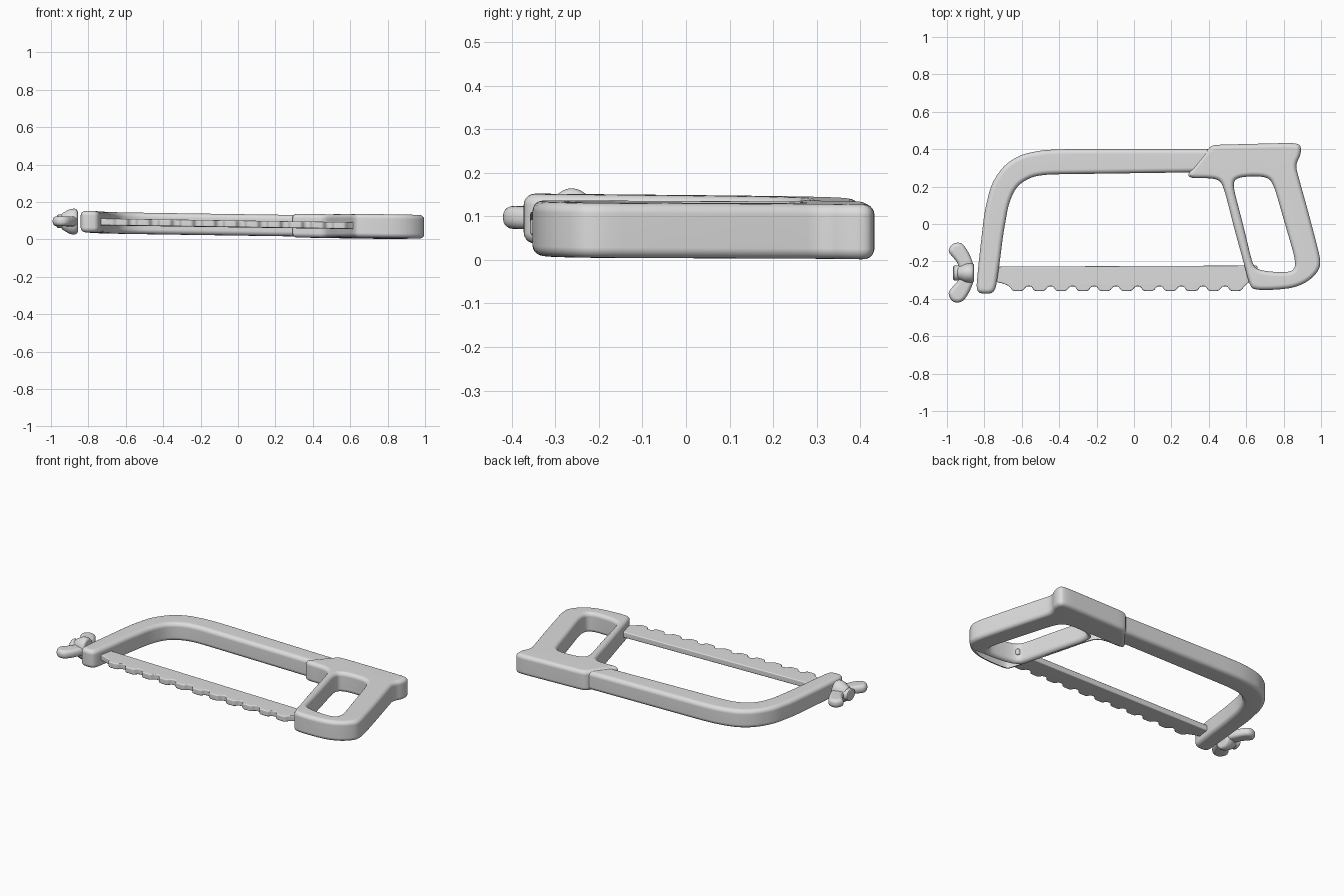
import bpy, bmesh, math
from mathutils import Vector

if "Cube" in bpy.data.objects:
    bpy.data.objects.remove(bpy.data.objects["Cube"])

grey = bpy.data.materials.new("plain_grey")
grey.diffuse_color = (0.72, 0.72, 0.72, 1)
grey.use_nodes = True
grey.node_tree.nodes["Principled BSDF"].inputs["Base Color"].default_value = grey.diffuse_color


def finish(name, bm):
    """Lean the part slightly, as the saw rests tilted, and make the object."""
    for v in bm.verts:
        v.co.z += 0.0805 - 0.0147 * v.co.x - 0.008 * v.co.y
    bmesh.ops.recalc_face_normals(bm, faces=bm.faces[:])
    me = bpy.data.meshes.new(name)
    bm.to_mesh(me)
    bm.free()
    me.materials.append(grey)
    ob = bpy.data.objects.new(name, me)
    bpy.context.collection.objects.link(ob)
    bpy.ops.object.select_all(action='DESELECT')
    ob.select_set(True)
    bpy.context.view_layer.objects.active = ob
    bpy.ops.object.shade_smooth_by_angle(angle=math.radians(40))
    mod = ob.modifiers.new("weighted", 'WEIGHTED_NORMAL')
    mod.keep_sharp = True
    return ob


def rounded(points, r, steps=6):
    """Polygon with every corner replaced by a small curve."""
    pts = [Vector(p) for p in points]
    out = []
    for i, p in enumerate(pts):
        a, b = pts[i - 1] - p, pts[(i + 1) % len(pts)] - p
        p0 = p + a.normalized() * min(r, a.length * 0.48)
        p1 = p + b.normalized() * min(r, b.length * 0.48)
        for k in range(steps + 1):
            t = k / steps
            out.append(p0 * (1 - t) ** 2 + p * 2 * t * (1 - t) + p1 * t * t)
    return out


def plate(name, outline, half, bevel, r, hole=None, segs=5):
    """Flat part with rounded rims, with an optional opening."""
    q = math.pi / 2
    prof = []
    for side, start in ((-1, -q), (1, 0)):
        for k in range(segs + 1):
            a = start + q * k / segs
            prof.append((bevel * (1 - math.cos(a)),
                         side * (half - bevel) + bevel * math.sin(a)))
    bm = bmesh.new()
    caps = ([], [])
    for loop, sign in ((outline, 1), (hole, -1)):
        if not loop:
            continue
        pts = rounded(loop, r)
        n = len(pts)
        area = sum(pts[i - 1].x * pts[i].y - pts[i].x * pts[i - 1].y for i in range(n))
        if area * sign < 0:
            pts.reverse()
        miters = []
        for i in range(n):
            d0 = (pts[i] - pts[i - 1]).normalized()
            d1 = (pts[(i + 1) % n] - pts[i]).normalized()
            n0, n1 = Vector((-d0.y, d0.x)), Vector((-d1.y, d1.x))
            miters.append((n0 + n1) / max(1 + n0.dot(n1), 0.3))
        rings = []
        for inset, z in prof:
            rings.append([bm.verts.new((*(p + m * inset), z)) for p, m in zip(pts, miters)])
        for lo, hi in zip(rings, rings[1:]):
            for i in range(n):
                bm.faces.new((lo[i - 1], lo[i], hi[i], hi[i - 1]))
        for cap, ring in zip(caps, (rings[0], rings[-1])):
            cap += [bm.edges.get((ring[i - 1], ring[i])) for i in range(n)]
    for cap, nz in zip(caps, (-1, 1)):
        bmesh.ops.triangle_fill(bm, use_beauty=True, edges=cap, normal=(0, 0, nz))
    return finish(name, bm)


def lathe_x(name, profile, y, squash, n=32):
    """Solid turned around an axis along x; profile is (x, radius)."""
    bm = bmesh.new()
    rings = []
    for x, rad in profile:
        rings.append([bm.verts.new((x, y + squash * rad * math.cos(2 * math.pi * i / n),
                                    rad * math.sin(2 * math.pi * i / n))) for i in range(n)])
    for lo, hi in zip(rings, rings[1:]):
        for i in range(n):
            bm.faces.new((lo[i - 1], lo[i], hi[i], hi[i - 1]))
    bm.faces.new(rings[0])
    bm.faces.new(rings[-1])
    return finish(name, bm)


# bowed frame
plate("frame", [
    (-0.845, -0.365), (-0.83, -0.2), (-0.80, 0.06), (-0.765, 0.21), (-0.70, 0.31),
    (-0.61, 0.37), (-0.49, 0.395), (-0.38, 0.40), (0.45, 0.40), (0.45, 0.278),
    (-0.47, 0.265), (-0.555, 0.25), (-0.63, 0.20), (-0.67, 0.11), (-0.70, -0.06),
    (-0.72, -0.22), (-0.742, -0.365), (-0.79, -0.375)], 0.057, 0.025, 0.05)

# grip with finger opening
plate("grip", [
    (0.284, 0.268), (0.302, 0.244), (0.40, 0.246), (0.462, 0.235), (0.487, 0.17),
    (0.535, -0.02), (0.59, -0.22), (0.62, -0.335), (0.65, -0.353), (0.76, -0.352),
    (0.86, -0.34), (0.935, -0.305), (0.988, -0.25), (0.999, -0.2), (0.975, -0.10),
    (0.93, 0.07), (0.88, 0.25), (0.863, 0.315), (0.892, 0.37), (0.893, 0.42),
    (0.86, 0.434), (0.62, 0.428), (0.42, 0.423), (0.398, 0.405)], 0.063, 0.024, 0.06,
    hole=[(0.53, 0.20), (0.54, 0.245), (0.63, 0.257), (0.72, 0.25), (0.75, 0.20),
          (0.79, 0.06), (0.86, -0.18), (0.862, -0.24), (0.82, -0.26), (0.70, -0.253),
          (0.645, -0.235), (0.628, -0.19), (0.585, -0.01)])

# toothed blade
teeth = []
for i in range(11):
    x = -0.62 + 0.1165 * i
    teeth += [(x - 0.045, -0.333), (x - 0.03, -0.358), (x + 0.025, -0.358), (x + 0.045, -0.333)]
plate("blade", [(0.66, -0.222), (-0.76, -0.228), (-0.76, -0.305), (-0.70, -0.318)] + teeth
      + [(0.615, -0.31), (0.66, -0.31)], 0.018, 0.006, 0.012, segs=3)

# wing nut: wings, hub and bolt end
plate("nut_wings", [
    (-0.998, -0.145), (-0.97, -0.102), (-0.92, -0.098), (-0.885, -0.15), (-0.857, -0.215),
    (-0.853, -0.30), (-0.885, -0.375), (-0.92, -0.42), (-0.97, -0.42), (-0.998, -0.37),
    (-0.965, -0.33), (-0.935, -0.30), (-0.935, -0.22), (-0.965, -0.18)], 0.026, 0.022, 0.05)
lathe_x("nut_hub", [(-0.945, 0.035), (-0.94, 0.043), (-0.92, 0.055), (-0.905, 0.064),
                    (-0.89, 0.068), (-0.872, 0.069), (-0.862, 0.064), (-0.856, 0.054)],
        -0.262, 0.8)
lathe_x("bolt_end", [(-0.968, 0.03), (-0.963, 0.036), (-0.90, 0.037)], -0.262, 1.1)
